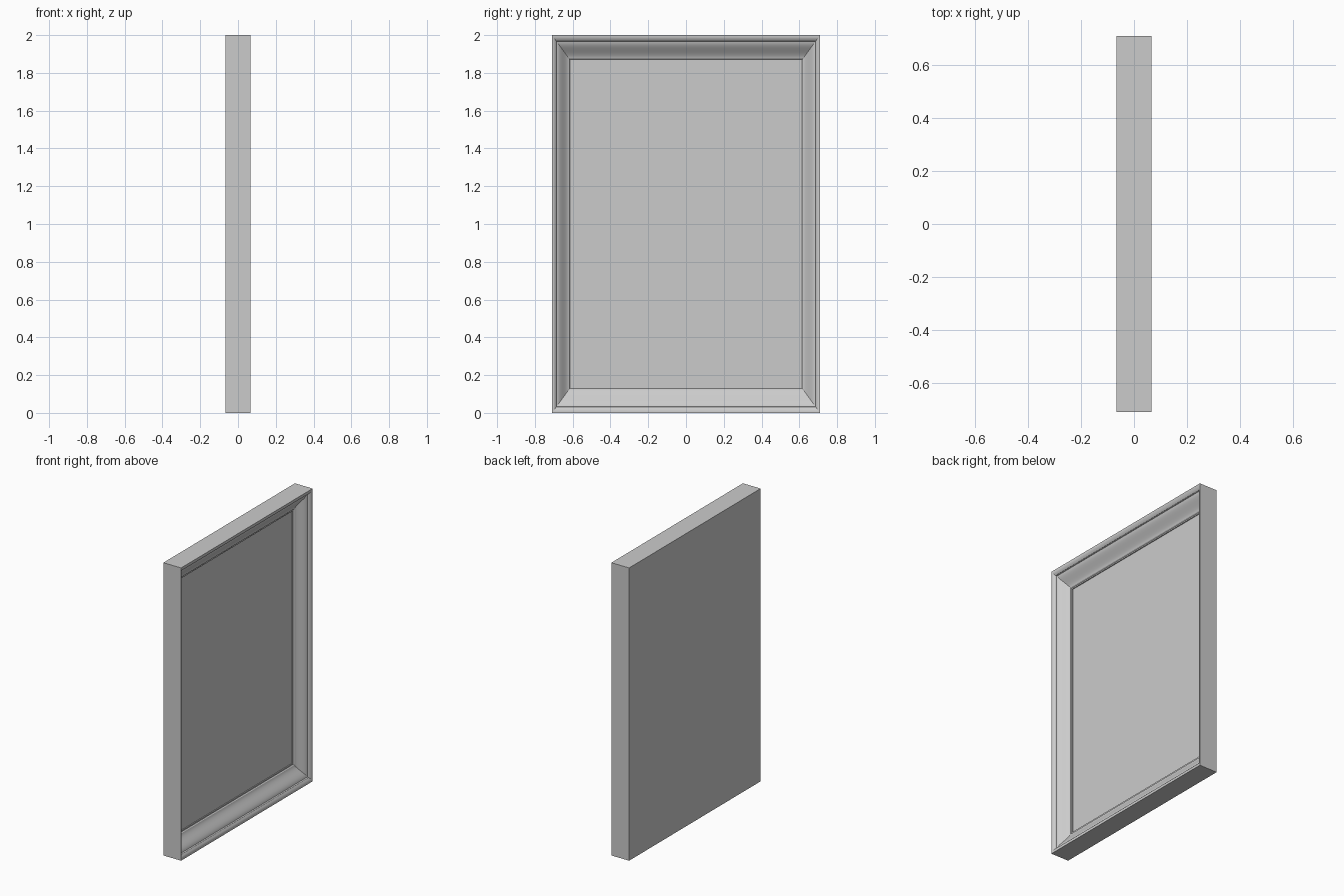
import bpy, bmesh, math

if "Cube" in bpy.data.objects:
    bpy.data.objects.remove(bpy.data.objects["Cube"])

HALF_W, HALF_H, MID_Z = 0.71, 1.0, 1.0   # outer half sizes
RAIL_Y, RAIL_Z = 0.095, 0.13             # moulding width at sides / top and bottom
FRONT, BACK, PANEL = 0.067, -0.067, -0.02


def finish(bm, name):
    bmesh.ops.recalc_face_normals(bm, faces=bm.faces)
    me = bpy.data.meshes.new(name)
    bm.to_mesh(me)
    bm.free()
    ob = bpy.data.objects.new(name, me)
    bpy.context.collection.objects.link(ob)
    bpy.context.view_layer.objects.active = ob
    ob.select_set(True)
    bpy.ops.object.shade_smooth_by_angle(angle=math.radians(25))
    ob.select_set(False)
    return ob


def rect_loop(bm, t, x):
    """Rectangle at depth x, moved inward by t rail widths."""
    y, z = HALF_W - t * RAIL_Y, HALF_H - t * RAIL_Z
    return [bm.verts.new((x, sy * y, MID_Z + sz * z))
            for sy, sz in ((-1, -1), (1, -1), (1, 1), (-1, 1))]


# Moulding cross-section (inward fraction, depth): rim, small step, ogee, inner lip
profile = [(0, BACK), (0, FRONT), (0.07, 0.066), (0.16, 0.061), (0.24, 0.053), (0.26, 0.045)]
N = 12
for i in range(1, N + 1):
    u = i / N
    s = u * u * (3 - 2 * u)
    profile.append((0.26 + 0.70 * u, 0.045 - 0.053 * (0.3 * u + 0.7 * s)))
profile += [(1.0, -0.014), (1.06, -0.014), (1.06, PANEL - 0.01)]

# Mitred frame with closed back
bm = bmesh.new()
loops = [rect_loop(bm, t, x) for t, x in profile]
for a, b in zip(loops, loops[1:]):
    for i in range(4):
        j = (i + 1) % 4
        bm.faces.new((a[i], a[j], b[j], b[i]))
bm.faces.new(loops[0])
bm.faces.new(loops[-1])
finish(bm, "frame_moulding")

# Flat panel held inside the frame
bm = bmesh.new()
rear, face = rect_loop(bm, 1.06, PANEL - 0.01), rect_loop(bm, 1.06, PANEL)
bm.faces.new(rear)
bm.faces.new(face)
for i in range(4):
    j = (i + 1) % 4
    bm.faces.new((rear[i], rear[j], face[j], face[i]))
finish(bm, "panel")
